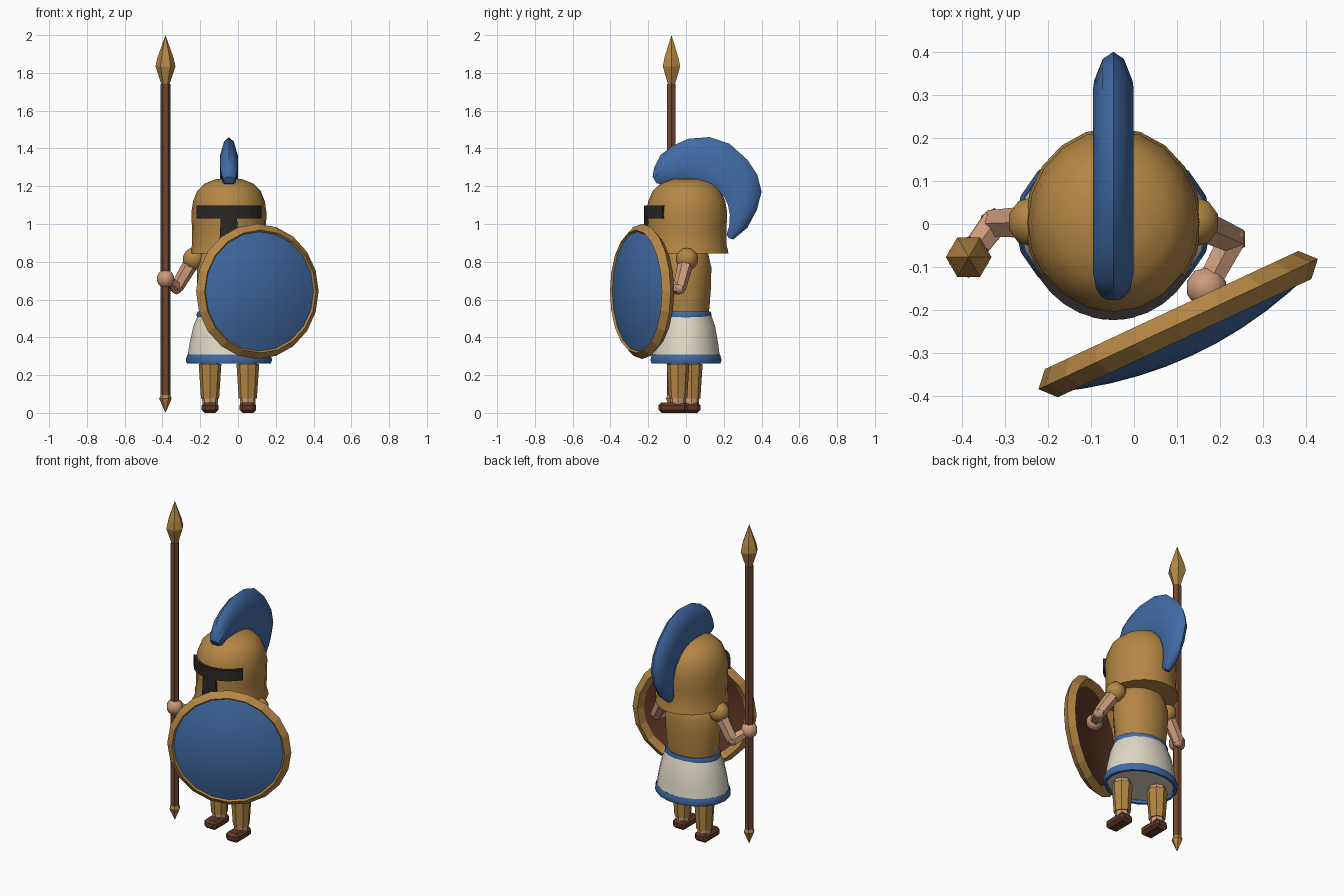
import bpy, bmesh, math
from mathutils import Vector, Matrix

if "Cube" in bpy.data.objects:
    bpy.data.objects.remove(bpy.data.objects["Cube"])

CX = -0.048  # body centre line


def material(name, r, g, b):
    m = bpy.data.materials.new(name)
    m.diffuse_color = (r, g, b, 1)
    m.use_nodes = True
    m.node_tree.nodes["Principled BSDF"].inputs["Base Color"].default_value = m.diffuse_color
    return m


BRONZE = material("bronze", 0.46, 0.24, 0.058)
BLUE = material("blue", 0.053, 0.15, 0.38)
SKIN = material("skin", 0.61, 0.33, 0.20)
WOOD = material("wood", 0.17, 0.065, 0.028)
LEATHER = material("leather", 0.12, 0.04, 0.02)
CLOTH = material("cloth", 0.74, 0.69, 0.57)
BLACK = material("black", 0.025, 0.02, 0.02)


def finish(name, bm, mat, smooth=None):
    bmesh.ops.remove_doubles(bm, verts=bm.verts, dist=1e-5)
    bmesh.ops.recalc_face_normals(bm, faces=bm.faces)
    me = bpy.data.meshes.new(name)
    bm.to_mesh(me)
    bm.free()
    me.materials.append(mat)
    ob = bpy.data.objects.new(name, me)
    bpy.context.collection.objects.link(ob)
    if smooth:
        bpy.ops.object.select_all(action='DESELECT')
        bpy.context.view_layer.objects.active = ob
        ob.select_set(True)
        bpy.ops.object.shade_smooth_by_angle(angle=math.radians(smooth))
    return ob


def loft(bm, rings, ends=True, loop=False):
    vs = [[bm.verts.new(p) for p in ring] for ring in rings]
    n = len(vs[0])
    for a, b in zip(vs, vs[1:] + ([vs[0]] if loop else [])):
        for i in range(n):
            j = (i + 1) % n
            bm.faces.new((a[i], a[j], b[j], b[i]))
    if ends and not loop:
        bm.faces.new(vs[0])
        bm.faces.new(vs[-1])


def lathe(name, profile, loc, segs, mat, sy=1.0, smooth=None, loop=False, ends=True, rot=(0, 0, 0)):
    """Revolve (radius, height) points; sy flattens the circle in y."""
    rings = []
    for r, z in profile:
        r = max(r, 1e-7)
        rings.append([(r * math.cos(2 * math.pi * i / segs),
                       r * sy * math.sin(2 * math.pi * i / segs), z) for i in range(segs)])
    bm = bmesh.new()
    loft(bm, rings, ends and profile[0][0] > 0 and profile[-1][0] > 0, loop)
    if ends and not loop:  # cap the one open end of a pointed profile
        bmesh.ops.remove_doubles(bm, verts=bm.verts, dist=1e-5)
        bmesh.ops.holes_fill(bm, edges=[e for e in bm.edges if e.is_boundary], sides=0)
    ob = finish(name, bm, mat, smooth)
    ob.location, ob.rotation_euler = loc, rot
    return ob


def limb(name, a, b, r1, r2, mat, segs=6):
    a, b = Vector(a), Vector(b)
    bm = bmesh.new()
    d = b - a
    m = Matrix.Translation((a + b) / 2) @ d.to_track_quat('Z', 'Y').to_matrix().to_4x4()
    bmesh.ops.create_cone(bm, cap_ends=True, segments=segs, radius1=r1, radius2=r2,
                          depth=d.length, matrix=m)
    return finish(name, bm, mat)


def ball(name, loc, r, mat, u=10, v=7):
    bm = bmesh.new()
    bmesh.ops.create_uvsphere(bm, u_segments=u, v_segments=v, radius=r,
                              matrix=Matrix.Translation(loc))
    return finish(name, bm, mat, 50)


# Spear
SP = (-0.384, -0.077, 0)
lathe("spear_shaft", [(0.026, 0.07), (0.026, 1.74)], SP, 6, WOOD)
lathe("spear_head", [(0.02, 1.735), (0.053, 1.835), (0.043, 1.88), (0, 2.0)], SP, 6, BRONZE)
lathe("spear_butt", [(0, 0), (0.033, 0.075), (0.024, 0.1)], SP, 6, BRONZE)

# Cuirass, skirt, belt and hem
lathe("cuirass", [(0.15, 0.5), (0.16, 0.58), (0.169, 0.68), (0.17, 0.77), (0.15, 0.84), (0.1, 0.89)],
      (CX, 0, 0), 18, BRONZE, 0.8, 40)
lathe("skirt", [(0.222, 0.28), (0.208, 0.37), (0.188, 0.46), (0.158, 0.53)],
      (CX, 0, 0), 18, CLOTH, 0.83, 40)
lathe("belt", [(0.15, 0.505), (0.168, 0.505), (0.172, 0.52), (0.165, 0.537), (0.15, 0.537)],
      (CX, 0, 0), 18, BLUE, 0.8, 40, loop=True)
lathe("hem", [(0.205, 0.262), (0.222, 0.262), (0.229, 0.28), (0.22, 0.308), (0.2, 0.3)],
      (CX, 0, 0), 18, BLUE, 0.835, 40, loop=True)

# Helmet
lathe("helmet", [(0.205, 0.843), (0.203, 0.86), (0.195, 0.89), (0.196, 0.98), (0.199, 1.06),
                 (0.19, 1.12), (0.168, 1.175), (0.13, 1.213), (0.07, 1.237), (0, 1.243)],
      (CX, 0.004, 0), 20, BRONZE, 1.075, 40)


def visor(name, half_top, half_bottom, z0, z1, n=10):
    """Curved panel hugging the front of the helmet."""
    bm = bmesh.new()
    rows = []
    for z, half in ((z1, half_top), (z0, half_bottom)):
        row = []
        for i in range(n + 1):
            x = math.sin(math.asin(half / 0.208) * (2 * i / n - 1)) * 0.208
            y = -0.223 * math.sqrt(1 - (x / 0.208) ** 2)
            row.append(bm.verts.new((CX + x, y, z)))
        rows.append(row)
    for i in range(n):
        bm.faces.new((rows[0][i], rows[1][i], rows[1][i + 1], rows[0][i + 1]))
    ob = finish(name, bm, BLACK)
    sol = ob.modifiers.new("thickness", 'SOLIDIFY')
    sol.thickness, sol.offset = 0.025, -1


visor("eye_slit", 0.172, 0.172, 1.03, 1.098)
visor("mouth_slit", 0.043, 0.052, 0.87, 1.035, 4)

# Crest: stations of inner (y, z) and outer (y, z)
stations = [((-0.155, 1.215), (-0.177, 1.25), 0.6), ((-0.125, 1.21), (-0.168, 1.30), 0.85),
            ((-0.08, 1.235), (-0.135, 1.365), 1), ((-0.02, 1.235), (-0.07, 1.415), 1),
            ((0.04, 1.23), (0.015, 1.452), 1), ((0.1, 1.215), (0.125, 1.46), 1),
            ((0.16, 1.18), (0.23, 1.425), 1), ((0.205, 1.14), (0.325, 1.34), 1),
            ((0.222, 1.10), (0.378, 1.26), 1), ((0.232, 1.05), (0.4, 1.17), 0.95),
            ((0.23, 0.995), (0.375, 1.075), 0.85), ((0.215, 0.945), (0.325, 0.98), 0.65),
            ((0.225, 0.925), (0.25, 0.918), 0.4)]
section = [(0, 1), (0.026, 0.9), (0.047, 0.6), (0.042, 0.15), (0.03, 0),
           (-0.03, 0), (-0.042, 0.15), (-0.047, 0.6), (-0.026, 0.9)]
bm = bmesh.new()
loft(bm, [[(CX + x * w, i[0] + (o[0] - i[0]) * t, i[1] + (o[1] - i[1]) * t) for x, t in section]
          for i, o, w in stations])
finish("crest", bm, BLUE, 35)

# Arms
shoulders = {"right": (CX - 0.187, 0.005, 0.815), "left": (CX + 0.187, 0.005, 0.815)}
elbows = {"right": (-0.325, 0.002, 0.662), "left": (0.228, -0.035, 0.662)}
hands = {"right": (-0.384, -0.077, 0.71), "left": (0.168, -0.148, 0.675)}
for s in shoulders:
    ball(s + "_shoulder_cap", shoulders[s], 0.06, BRONZE)
    limb(s + "_upper_arm", shoulders[s], elbows[s], 0.042, 0.035, SKIN)
    ball(s + "_elbow", elbows[s], 0.035, SKIN, 6, 4)
    limb(s + "_forearm", elbows[s], hands[s], 0.036, 0.03, SKIN)
    ball(s + "_hand", hands[s], 0.049, SKIN)

# Legs: the left one steps forward
for s, x, y in (("right", CX - 0.1, 0.028), ("left", CX + 0.1, -0.042)):
    limb(s + "_leg", (x, y, 0.03), (x, y, 0.32), 0.04, 0.052, SKIN, 8)
    limb(s + "_greave", (x, y, 0.075), (x, y, 0.258), 0.048, 0.06, BRONZE, 8)
    bm = bmesh.new()
    bmesh.ops.create_cube(bm, size=1, matrix=Matrix.Translation((x, y - 0.027, 0.028))
                          @ Matrix.Diagonal((0.088, 0.152, 0.056, 1)))
    bmesh.ops.bevel(bm, geom=bm.edges[:], offset=0.016, segments=1, affect='EDGES')
    finish(s + "_shoe", bm, LEATHER)

# Round shield, turned 25 degrees
SH = dict(loc=(0.1025, -0.2325, 0.643), segs=20, rot=(math.pi / 2, 0, math.radians(25)))
lathe("shield_rim", [(0.358, 0), (0.325, 0.036), (0.292, 0), (0.325, -0.036)],
      mat=BRONZE, loop=True, **SH)
radii = (0.32, 0.265, 0.2, 0.13, 0.065, 0)
lathe("shield_face", [(r, 0.08 - 0.055 * (r / 0.32) ** 2) for r in radii],
      mat=BLUE, smooth=40, ends=False, **SH)
lathe("shield_back", [(r, 0.045 - 0.055 * (r / 0.32) ** 2) for r in radii],
      mat=LEATHER, smooth=40, ends=False, **SH)
